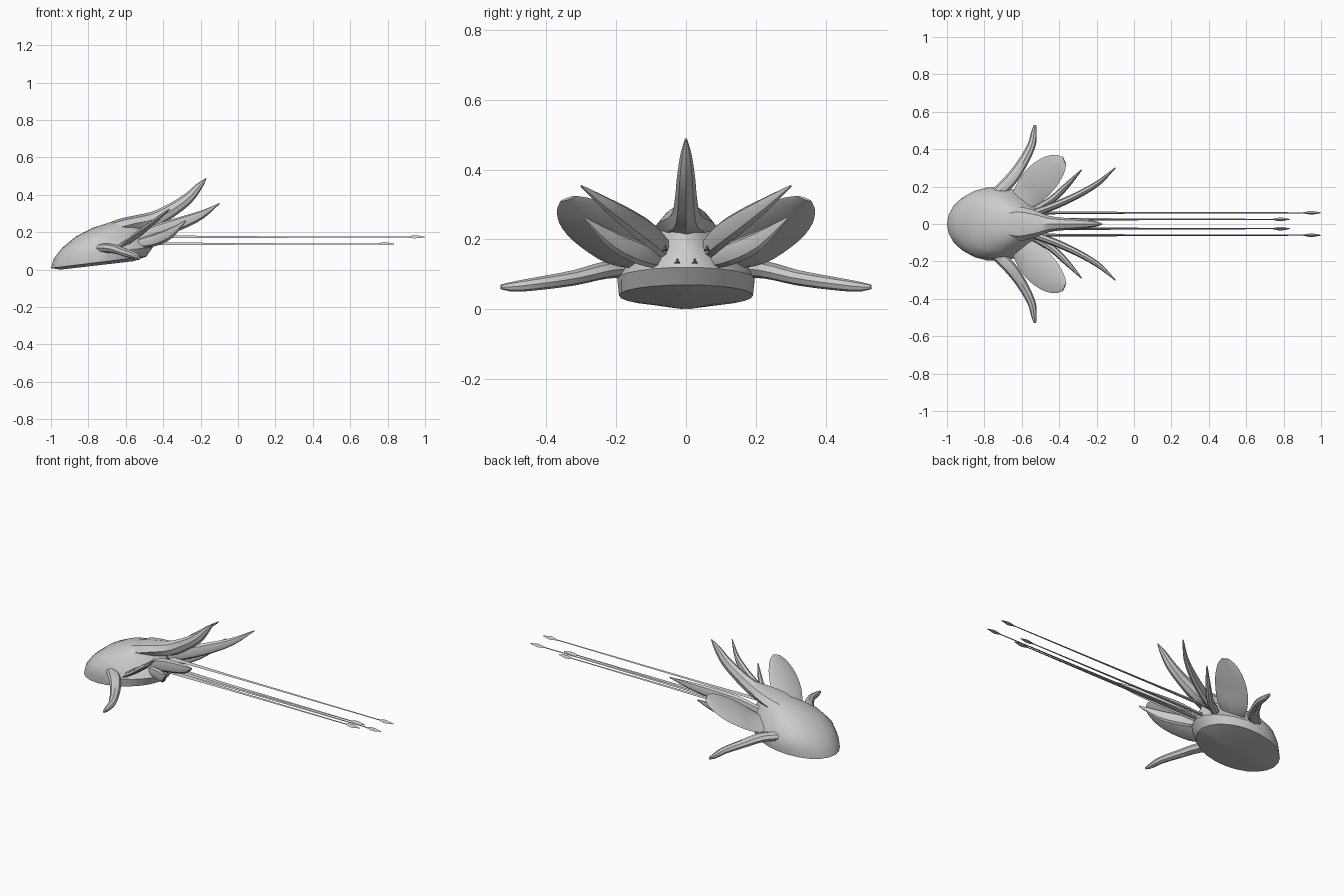
import bpy, bmesh
from math import pi, sin, cos, radians
from mathutils import Vector

if "Cube" in bpy.data.objects:
    bpy.data.objects.remove(bpy.data.objects["Cube"])

GREY = (0.6, 0.6, 0.6, 1)
mat = bpy.data.materials.new("plain_grey")
mat.use_nodes = True
mat.diffuse_color = GREY
bsdf = mat.node_tree.nodes["Principled BSDF"]
bsdf.inputs["Base Color"].default_value = GREY


def loft(name, rings, angle=35):
    """Skin a list of equal rings and cap both ends."""
    bm = bmesh.new()
    rows = [[bm.verts.new(p) for p in ring] for ring in rings]
    n = len(rows[0])
    for a, b in zip(rows, rows[1:]):
        for i in range(n):
            j = (i + 1) % n
            bm.faces.new((a[i], a[j], b[j], b[i]))
    bm.faces.new(rows[0][::-1])
    bm.faces.new(rows[-1])
    bmesh.ops.recalc_face_normals(bm, faces=bm.faces)
    mesh = bpy.data.meshes.new(name)
    bm.to_mesh(mesh)
    bm.free()
    mesh.materials.append(mat)
    obj = bpy.data.objects.new(name, mesh)
    bpy.context.collection.objects.link(obj)
    bpy.ops.object.select_all(action='DESELECT')
    obj.select_set(True)
    bpy.context.view_layer.objects.active = obj
    bpy.ops.object.shade_smooth_by_angle(angle=radians(angle))


def smooth_path(keys, steps=3):
    """Interpolate (x, y, z, half width, half height) keys."""
    k = [Vector(p) for p in keys]
    k = [k[0] * 2 - k[1]] + k + [k[-1] * 2 - k[-2]]
    out = []
    for a, b, c, d in zip(k, k[1:], k[2:], k[3:]):
        for s in range(steps):
            t = s / steps
            out.append((b * 2 + (c - a) * t + (a * 2 - b * 5 + c * 4 - d) * t * t
                        + (b * 3 - a - c * 3 + d) * t ** 3) / 2)
    return out + [k[-2]]


def tendril(name, keys, side=1, sides=8, steps=3, roll=0):
    """Tapering limb with an elliptical section swept along a path."""
    pts = smooth_path(keys, steps)
    pos = [Vector((p[0], p[1] * side, p[2])) for p in pts]
    rings = []
    for i, p in enumerate(pts):
        along = (pos[min(i + 1, len(pos) - 1)] - pos[max(i - 1, 0)]).normalized()
        flat = along.cross(Vector((0, 0, 1))).normalized()
        across = flat * cos(roll) + flat.cross(along) * sin(roll) * side
        up = across.cross(along)
        w, h = max(p[3], 0.002), max(p[4], 0.002)
        angles = [2 * pi * j / sides + pi / 2 for j in range(sides)]
        rings.append([pos[i] + across * w * cos(t) + up * h * sin(t) for t in angles])
    loft(name, rings)


# Body: egg-shaped rings from the shallow keel up to the dome
# front x, back x, half width, front z, back z, rear taper
BODY = [
    (-.95, -.56, .05, .00, .045, 0),
    (-1.00, -.49, .192, .008, .07, 0),
    (-.985, -.455, .197, .06, .12, .08),
    (-.94, -.47, .177, .117, .16, .3),
    (-.87, -.49, .137, .175, .21, .4),
    (-.78, -.50, .085, .222, .25, .4),
    (-.68, -.52, .035, .255, .275, .3),
]
SEGMENTS = 24
rings = []
for x0, x1, b, z0, z1, taper in BODY:
    ring = []
    for j in range(SEGMENTS):
        t = 2 * pi * j / SEGMENTS
        f = (1 + cos(t)) / 2
        ring.append((x0 + (x1 - x0) * f,
                     b * sin(t) * (1 - taper * cos(t)),
                     z0 + (z1 - z0) * f))
    rings.append(ring)
loft("body", rings, 27)

# Crest: central horn sweeping up and back from the dome
tendril("crest", [
    (-.76, 0, .195, .05, .025), (-.63, 0, .227, .09, .044),
    (-.54, 0, .249, .076, .042), (-.45, 0, .268, .043, .043),
    (-.36, 0, .315, .032, .037), (-.27, 0, .378, .026, .03),
    (-.21, 0, .443, .016, .019), (-.17, 0, .488, .003, .003)])

# Paired limbs
FIN = [(-.74, .16, .115, .03, .025), (-.665, .23, .112, .034, .025),
       (-.60, .32, .09, .028, .022), (-.548, .42, .074, .022, .019),
       (-.535, .49, .065, .015, .015), (-.529, .53, .064, .006, .007)]
PETAL = [(-.63, .10, .13, .05, .012), (-.57, .165, .16, .085, .014),
         (-.51, .227, .21, .097, .014), (-.45, .28, .257, .088, .012),
         (-.40, .318, .297, .06, .008), (-.372, .338, .317, .025, .004)]
LONG = [(-.53, .06, .17, .02, .03), (-.42, .10, .21, .02, .038),
        (-.30, .155, .25, .018, .034), (-.19, .22, .295, .014, .022),
        (-.10, .30, .353, .003, .003)]
SHORT = [(-.53, .075, .14, .02, .025), (-.44, .13, .16, .02, .033),
         (-.36, .205, .195, .016, .028), (-.28, .29, .26, .003, .004)]


def rod(end, y, z):
    """Thin tapering shaft with a barbed head, as path keys."""
    return [(-.53, y, z, .010, .012), (-.05, y, z, .006, .006),
            (end - .095, y, z, .003, .003), (end - .06, y, z, .011, .011),
            (end - .04, y, z, .010, .010), (end, y, z, .002, .002)]


for label, side in (("front", -1), ("back", 1)):
    tendril(label + "_side_fin", FIN, side)
    tendril(label + "_petal", PETAL, side, roll=.36)
    tendril(label + "_long_tendril", LONG, side)
    tendril(label + "_short_tendril", SHORT, side)
    tendril(label + "_outer_feeler", rod(1.0, .06, .173), side, 3, 1)
    tendril(label + "_inner_feeler", rod(.835, .025, .136), side, 3, 1)
